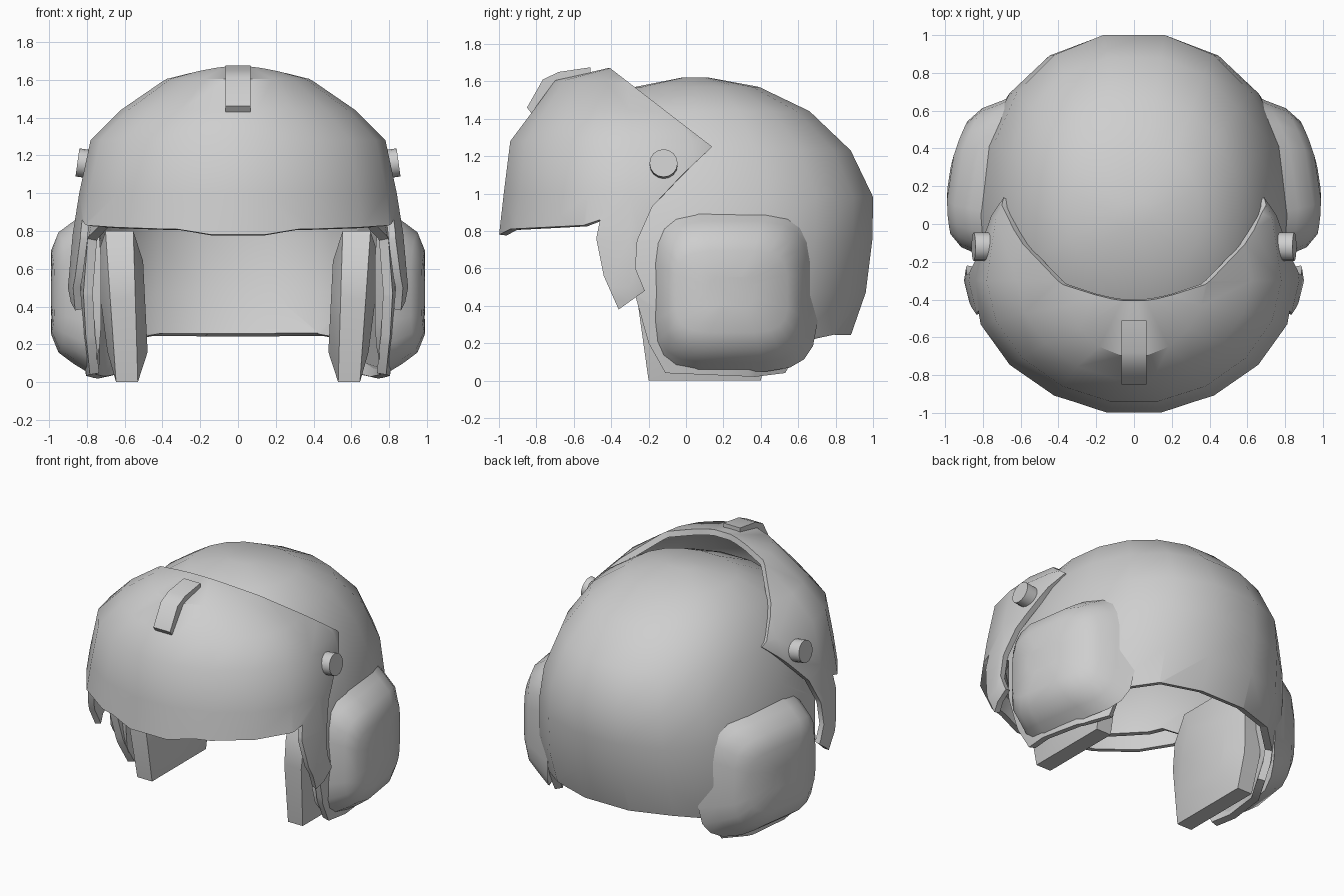
import bpy, bmesh, math
from mathutils import Matrix

cube = bpy.data.objects.get("Cube")
if cube:
    bpy.data.objects.remove(cube)

GREY = (0.62, 0.62, 0.62, 1)
grey = bpy.data.materials.new("plain_grey")
grey.use_nodes = True
grey.diffuse_color = GREY
grey.node_tree.nodes["Principled BSDF"].inputs["Base Color"].default_value = GREY


def finish(name, bm):
    """Turn a bmesh into a named grey object."""
    bmesh.ops.recalc_face_normals(bm, faces=bm.faces)
    mesh = bpy.data.meshes.new(name)
    bm.to_mesh(mesh)
    bm.free()
    mesh.materials.append(grey)
    obj = bpy.data.objects.new(name, mesh)
    bpy.context.collection.objects.link(obj)
    return obj


def activate(obj):
    bpy.ops.object.select_all(action='DESELECT')
    obj.select_set(True)
    bpy.context.view_layer.objects.active = obj


def smooth(obj, angle=38):
    activate(obj)
    bpy.ops.object.shade_smooth_by_angle(angle=math.radians(angle))


def loft(rings):
    """Skin closed rings of equal length and cap both ends."""
    bm = bmesh.new()
    loops = [[bm.verts.new(p) for p in ring] for ring in rings]
    n = len(loops[0])
    for a, b in zip(loops, loops[1:]):
        for i in range(n):
            j = (i + 1) % n
            bm.faces.new((a[i], a[j], b[j], b[i]))
    bm.faces.new(loops[0])
    bm.faces.new(loops[-1])
    return bm


def power(v, e):
    return math.copysign(abs(v) ** e, v)


def dome_ring(z, w, front, back, yc, exponent, segments=18):
    pts = []
    for i in range(segments):
        a = 2 * math.pi * (i + 0.5) / segments
        s, c = power(math.sin(a), 2 / exponent), power(math.cos(a), 2 / exponent)
        ry = (back - yc) if c > 0 else (yc - front)
        pts.append((w * s, yc + 1.015 * ry * c, z))
    return pts


def dome(name, levels, yc, exponent, thickness, outline):
    """Dome trimmed to a side outline (y, z), opened up and given thickness."""
    obj = finish(name, loft([dome_ring(*lv, yc, exponent) for lv in levels]))
    cutter = finish(name + "_cutter", loft([[(x, y, z) for y, z in outline] for x in (-1.3, 1.3)]))
    activate(obj)
    trim = obj.modifiers.new("trim", 'BOOLEAN')
    trim.operation, trim.solver, trim.object = 'INTERSECT', 'EXACT', cutter
    bpy.ops.object.modifier_apply(modifier=trim.name)
    bpy.data.objects.remove(cutter)

    # The cut faces run right across the dome; removing them leaves the skin
    bm = bmesh.new()
    bm.from_mesh(obj.data)
    across = [f for f in bm.faces
              if max(v.co.x for v in f.verts) - min(v.co.x for v in f.verts) > .5]
    bmesh.ops.delete(bm, geom=across, context='FACES')
    bm.to_mesh(obj.data)
    bm.free()

    wall = obj.modifiers.new("wall", 'SOLIDIFY')
    wall.thickness, wall.offset = thickness, -1
    bpy.ops.object.modifier_apply(modifier=wall.name)
    smooth(obj)


# Main shell: levels are (height, half width, front, back)
dome("helmet_shell", [
    (1.62, .10, -.02, .12), (1.57, .36, -.27, .39), (1.44, .56, -.56, .66),
    (1.23, .70, -.80, .88), (.98, .79, -.89, 1.0), (.75, .84, -.91, .995),
    (.47, .86, -.9, .96), (.24, .84, -.85, .88), (-.1, .78, -.8, .75)],
    .05, 2.2, .05,
    [(-1.2, .86), (-.5, .88), (-.3, .76), (-.27, .45), (-.2, .2), (-.11, .04),
     (.37, .02), (.53, .04), (.63, .21), (.79, .245), (1.2, .235), (1.2, 2), (-1.2, 2)])

# Visor cover with side arms
dome("visor_cover", [
    (1.67, .13, -.42, -.2), (1.605, .38, -.70, .1), (1.44, .62, -.82, .4),
    (1.28, .78, -.94, .7), (1.0, .84, -.975, .8), (.78, .875, -1.0, .8),
    (.5, .9, -1.0, .8), (.3, .86, -1.0, .8)],
    -.3, 1.92, .04,
    [(-1.2, .77), (-1.0, .78), (-.94, .81), (-.55, .83), (-.46, .86), (-.48, .76),
     (-.44, .56), (-.36, .38), (-.22, .48), (-.27, .6), (-.26, .75), (-.18, .93),
     (-.02, 1.1), (.14, 1.25), (-.6, 1.82), (-1.2, 1.82)])

# Raised strip on top of the visor
strip = [(-.85, 1.46), (-.765, 1.61), (-.68, 1.65), (-.51, 1.675),
         (-.51, 1.62), (-.69, 1.58), (-.82, 1.42)]
smooth(finish("visor_strip", loft([[(x, y, z) for y, z in strip] for x in (-.065, .065)])))


def cup_ring(x, hy, hz, side, n=20):
    pts = []
    for i in range(n):
        a = 2 * math.pi * (i + 0.5) / n
        y = .245 + hy * power(math.cos(a), .5)
        z = .475 + hz * power(math.sin(a), .5)
        pts.append((side * (x - .6 * (y - .12) ** 2), y, z))
    return pts


pad = [(-.2, 0), (.4, 0), (.46, .25), (.45, .6), (.3, .8), (-.16, .8), (-.25, .62), (-.26, .43)]


def pad_ring(scale, x, slope, side):
    pts = [(.1 + scale * (y - .1), .4 + scale * (z - .4)) for y, z in pad]
    return [(side * (x + slope * z), y, z) for y, z in pts]


for side, label in ((1, "left"), (-1, "right")):
    # Rounded ear cup flaring out of the shell
    cup = loft([cup_ring(x, hy, hz, side) for x, hy, hz in
                ((.79, .46, .43), (.87, .41, .38), (.95, .37, .32), (.99, .30, .22), (.99, .12, .08))])
    smooth(finish(label + "_ear_cup", cup), 60)

    # Cushioned cheek pad, thickest in the middle
    cushion = loft([pad_ring(scale, x, slope, side) for scale, x, slope in
                    ((.6, .47, .05), (1, .53, .03), (1, .645, .07), (.6, .67, .13))])
    smooth(finish(label + "_cheek_pad", cushion))

    # Round pivot screw
    bm = bmesh.new()
    bmesh.ops.create_cone(bm, cap_ends=True, segments=16, radius1=.075, radius2=.075, depth=.11,
                          matrix=Matrix.Translation((side * .795, -.12, 1.155))
                          @ Matrix.Rotation(side * math.radians(82), 4, 'Y'))
    smooth(finish(label + "_pivot_screw", bm))
